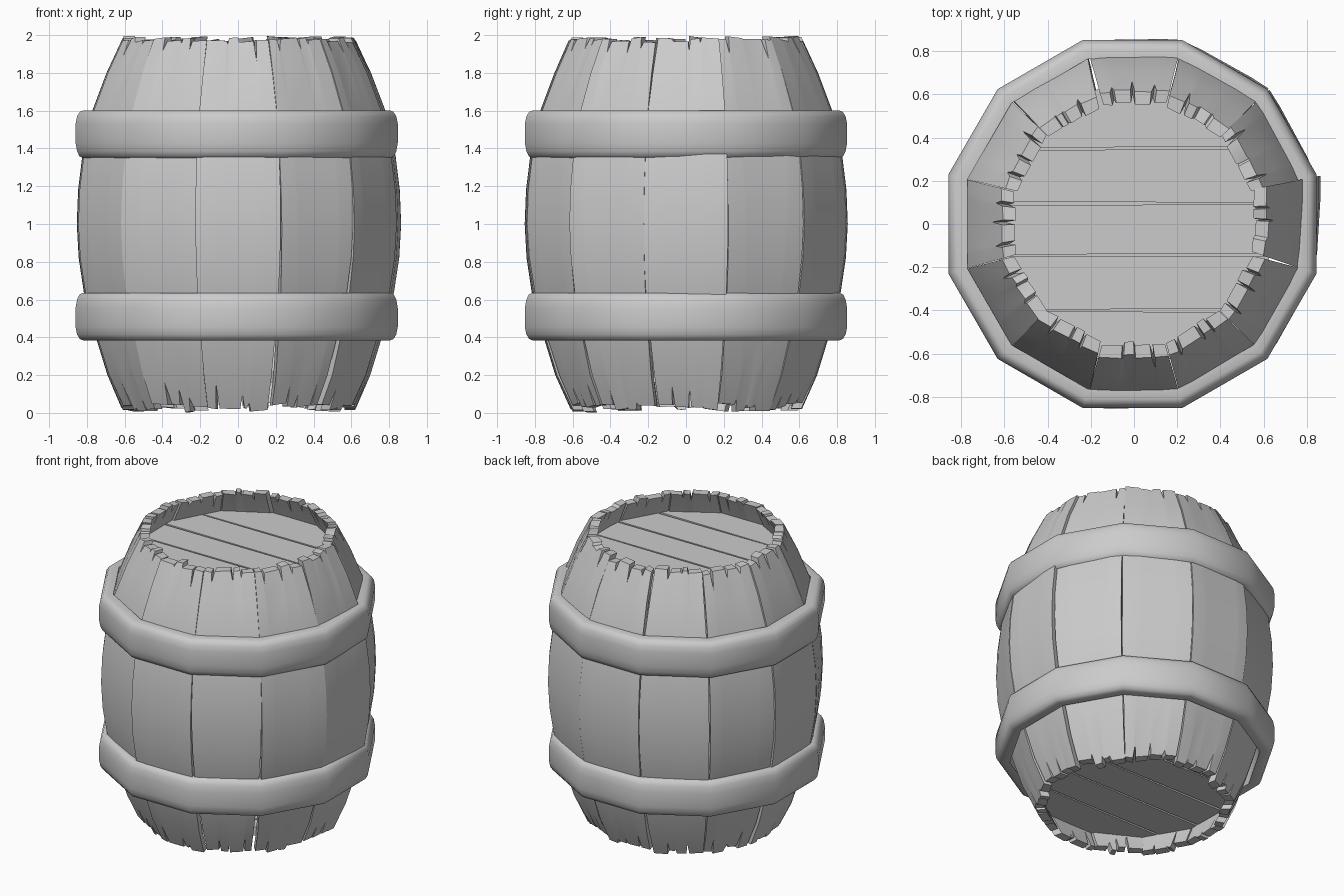
import bpy, bmesh, math, random
from mathutils import Vector, Matrix

if "Cube" in bpy.data.objects:
    bpy.data.objects.remove(bpy.data.objects["Cube"])

random.seed(11)
N = 12
TAN = math.tan(math.pi / N)
# barrel side profile: (height, flat-to-centre distance)
PROFILE = [(0, .60), (.2, .69), (.38, .745), (.64, .815), (.82, .842), (1.0, .852),
           (1.18, .845), (1.36, .823), (1.6, .77), (1.8, .695), (2, .602)]
THICK = .06


def radius(z):
    for (z0, r0), (z1, r1) in zip(PROFILE, PROFILE[1:]):
        if z <= z1:
            return r0 + (r1 - r0) * (z - z0) / (z1 - z0)
    return PROFILE[-1][1]


def finish(bm, name, angle=30):
    bmesh.ops.recalc_face_normals(bm, faces=bm.faces)
    me = bpy.data.meshes.new(name)
    bm.to_mesh(me)
    bm.free()
    ob = bpy.data.objects.new(name, me)
    bpy.context.collection.objects.link(ob)
    bpy.ops.object.select_all(action='DESELECT')
    ob.select_set(True)
    bpy.context.view_layer.objects.active = ob
    bpy.ops.object.shade_smooth_by_angle(angle=math.radians(angle))
    return ob


def ragged_end(reach, deepest):
    """Splintered end: list of (u across stave, distance trimmed, radial shift)."""
    cuts = [-1] + [c + random.uniform(-.18, .18) for c in (-.5, 0, .5)] + [1]
    cols = []
    for k in range(4):
        trim, push = random.uniform(0, reach), random.uniform(-.005, .005)
        gap = random.uniform(.03, .09)
        cols.append((cuts[k] + gap * (k > 0), trim + random.uniform(0, .015), push))
        cols.append((cuts[k + 1] - gap * (k < 3), trim + random.uniform(0, .015), push))
        if k < 3:
            cols.append((cuts[k + 1], trim + deepest * random.random() ** 1.6 + .015, 0))
    return cols


def stave(i, yaw, push, slack):
    top, bot = ragged_end(.025, .10), ragged_end(.04, .13)
    rows = [None, .2, .38, .64, .82, 1.0, 1.18, 1.36, 1.6, 1.8, None]
    bm = bmesh.new()
    turn = (Matrix.Rotation(i * 2 * math.pi / N, 4, 'Z')
            @ Matrix.Translation((.82 + push, 0, 0)) @ Matrix.Rotation(yaw, 4, 'Z')
            @ Matrix.Translation((-.82, 0, 0)))
    outer, inner = [], []
    for j, zr in enumerate(rows):
        out_row, in_row = [], []
        for t, b in zip(top, bot):
            z, dr = zr, 0
            if j == 0:
                z, dr = b[1], b[2]
            elif zr is None:
                z, dr = 2 - t[1], t[2]
            f = min(1, max(0, (z - .2) / 1.6))
            u = b[0] + (t[0] - b[0]) * f
            r = radius(z)
            edge = slack[0] * (1 - f) ** 2 + slack[1] * f ** 2 + .001
            ro = r + dr - (.006 if abs(u) > .99 else 0)
            ri = r + dr - THICK
            out_row.append(bm.verts.new(turn @ Vector((ro, u * (r * TAN - edge), z))))
            in_row.append(bm.verts.new(turn @ Vector((ri, u * ((r - THICK) * TAN - edge), z))))
        outer.append(out_row)
        inner.append(in_row)
    n, m = len(rows), len(top)
    for g in (outer, inner):
        for j in range(n - 1):
            for c in range(m - 1):
                bm.faces.new((g[j][c], g[j][c + 1], g[j + 1][c + 1], g[j + 1][c]))
    for j in (0, n - 1):
        for c in range(m - 1):
            bm.faces.new((outer[j][c], outer[j][c + 1], inner[j][c + 1], inner[j][c]))
    for c in (0, m - 1):
        for j in range(n - 1):
            bm.faces.new((outer[j][c], outer[j + 1][c], inner[j + 1][c], inner[j][c]))
    finish(bm, f"stave_{i + 1}")


def hoop(name, section):
    bm = bmesh.new()
    rings = []
    for k in range(N):
        a = (k + .5) * 2 * math.pi / N
        rings.append([bm.verts.new((r / math.cos(math.pi / N) * math.cos(a) - .007,
                                    r / math.cos(math.pi / N) * math.sin(a), z))
                      for r, z in section])
    m = len(section)
    for k in range(N):
        p, q = rings[k], rings[(k + 1) % N]
        for s in range(m):
            bm.faces.new((p[s], p[(s + 1) % m], q[(s + 1) % m], q[s]))
    finish(bm, name, 50)


def head(name, z_mid, seams):
    """Round head made of parallel boards, sliced from a 12-sided disc."""
    for k, (lo, hi) in enumerate(zip(seams, seams[1:])):
        bm = bmesh.new()
        r = .625 / math.cos(math.pi / N)
        bmesh.ops.create_cone(bm, cap_ends=True, segments=N, radius1=r, radius2=r, depth=.06,
                              matrix=Matrix.Translation((0, 0, z_mid))
                              @ Matrix.Rotation(math.pi / N, 4, 'Z'))
        for y, d in ((lo + .006, -1), (hi - .006, 1)):
            bmesh.ops.bisect_plane(bm, geom=bm.verts[:] + bm.edges[:] + bm.faces[:],
                                   plane_co=(0, y, 0), plane_no=(random.uniform(-.008, .008), d, 0),
                                   clear_outer=True)
            bmesh.ops.holes_fill(bm, edges=bm.edges[:], sides=0)
        finish(bm, f"{name}_board_{k + 1}")


# staves, each slightly twisted; the one facing +x stands proud
for i in range(N):
    yaw = math.radians(random.uniform(-1.8, 1.8))
    push = random.uniform(-.006, .006)
    if i == 0:
        yaw, push = math.radians(-3.5), .004
    slack = (random.uniform(0, .008), random.uniform(0, .003))
    if i in (4, 10):      # visibly gapped staves
        slack = (.025, .004) if i == 10 else (.006, .012)
    stave(i, yaw, push, slack)

# hoops
half = [(.77, 1.35), (.815, 1.35), (.832, 1.358), (.845, 1.385), (.853, 1.43), (.853, 1.53),
        (.845, 1.57), (.83, 1.594), (.81, 1.602), (.765, 1.602)]
hoop("upper_hoop", half)
hoop("lower_hoop", [(r, 1.985 - z) for r, z in half])

# top and bottom heads
head("top_head", 1.795, [-.7, -.40, -.145, .095, .35, .7])
head("bottom_head", .19, [-.7, -.36, -.11, .135, .39, .7])
